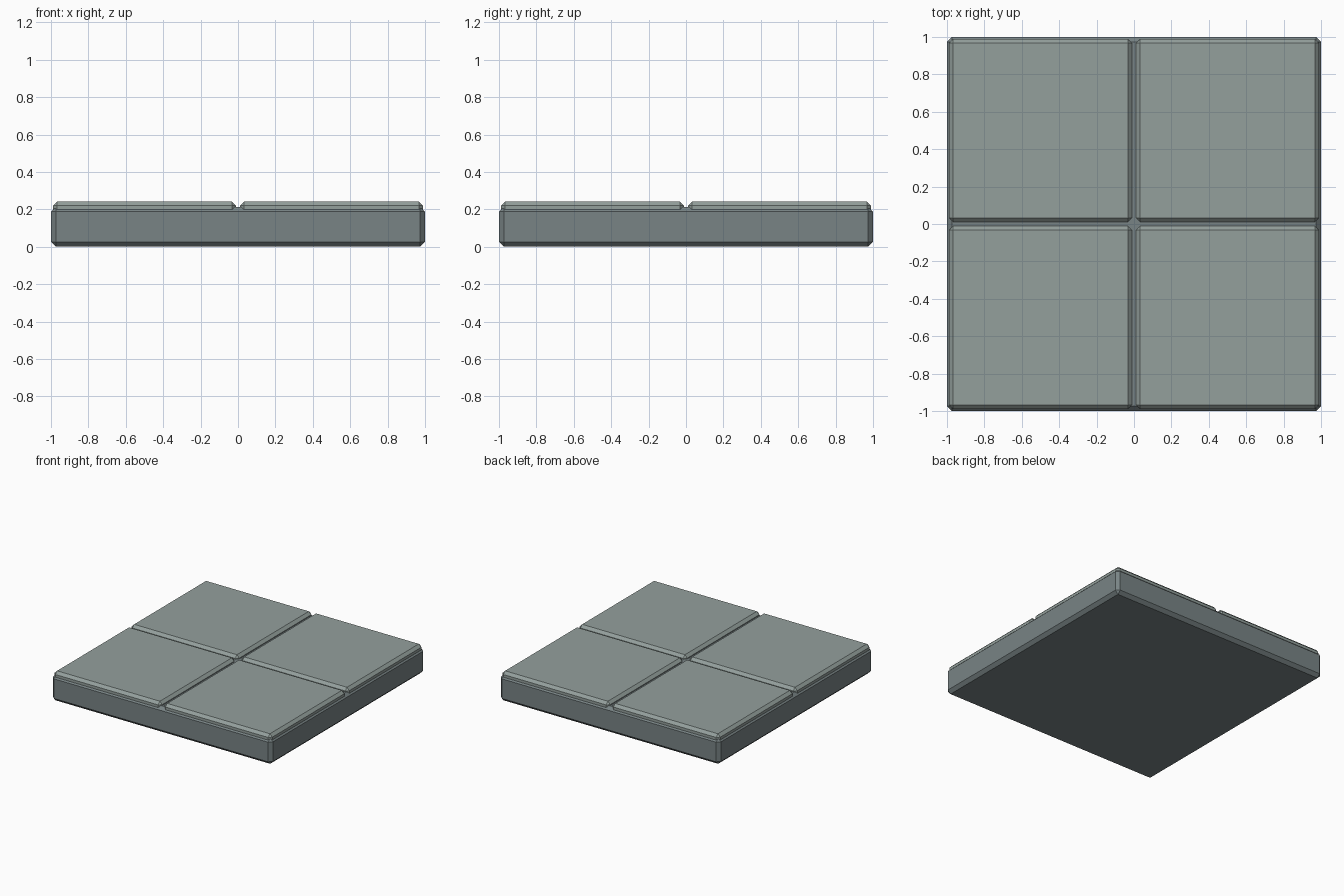
import bpy

if "Cube" in bpy.data.objects:
    bpy.data.objects.remove(bpy.data.objects["Cube"])


def paint(name, rgb):
    mat = bpy.data.materials.new(name)
    mat.diffuse_color = (*rgb, 1)
    mat.use_nodes = True
    mat.node_tree.nodes["Principled BSDF"].inputs["Base Color"].default_value = mat.diffuse_color
    return mat


def block(name, center, size, chamfer, mat):
    """Box with one flat chamfer on every edge."""
    bpy.ops.mesh.primitive_cube_add(size=1, location=center)
    ob = bpy.context.object
    ob.name = name
    ob.scale = size
    bpy.ops.object.transform_apply(location=False, rotation=False, scale=True)
    bev = ob.modifiers.new("chamfer", 'BEVEL')
    bev.width = chamfer
    bev.segments = 1
    bev.limit_method = 'NONE'
    ob.data.materials.append(mat)
    return ob


slab_grey = paint("slab_grey", (0.19, 0.23, 0.235))
tile_grey = paint("tile_grey", (0.295, 0.35, 0.335))

# Slab
SLAB_H = 0.213
block("floor_slab", (0, 0, SLAB_H / 2), (2, 2, SLAB_H), 0.026, slab_grey)

# Four raised tiles, sunk into the slab and separated by a cross groove
TILE, TOP, SUNK = 0.978, 0.242, 0.12
for row, y in (("front", -0.5), ("back", 0.5)):
    for side, x in (("left", -0.5), ("right", 0.5)):
        block(f"tile_{row}_{side}", (x, y, (TOP + SUNK) / 2),
              (TILE, TILE, TOP - SUNK), 0.022, tile_grey)
